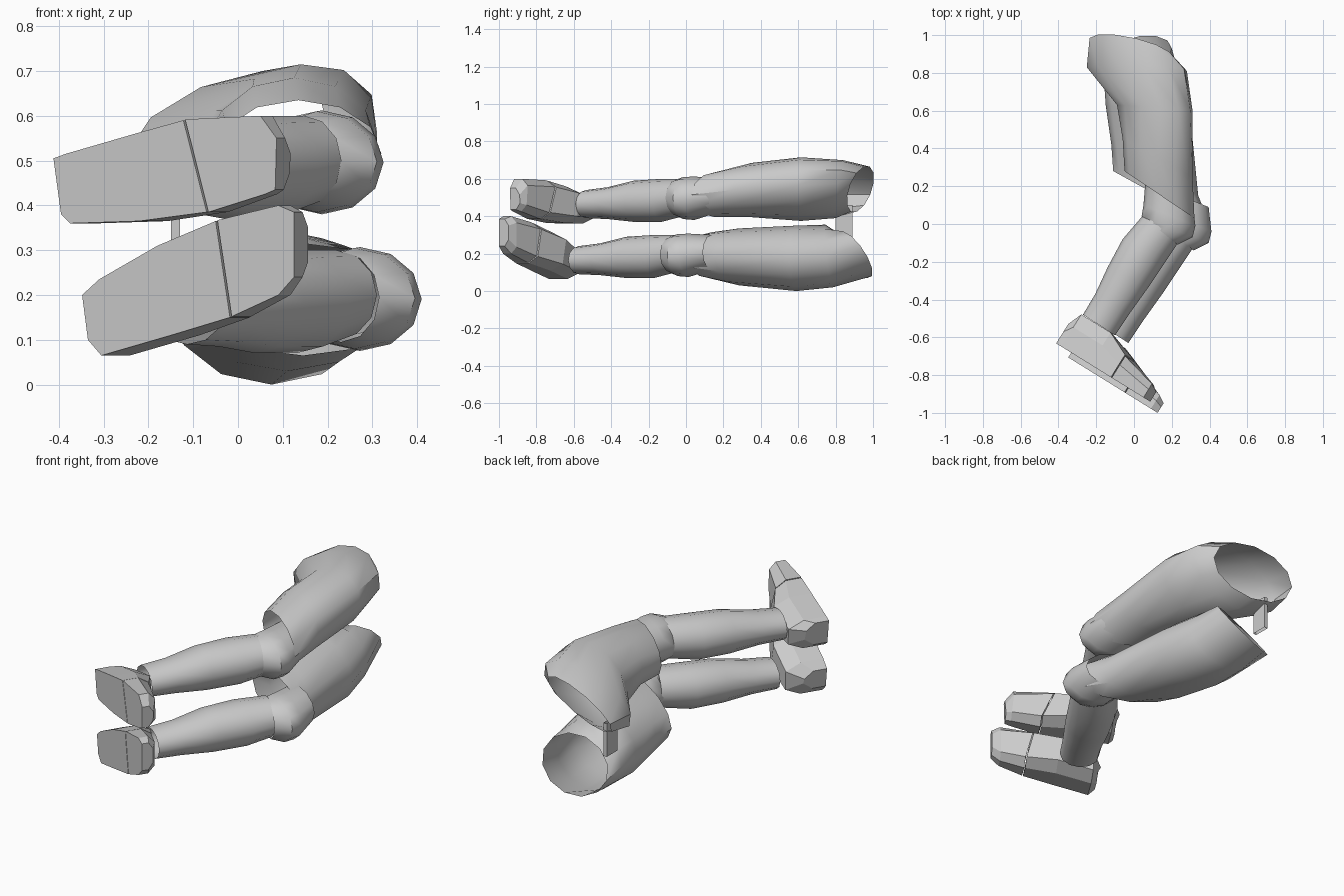
import bpy, bmesh, math
from mathutils import Vector, Matrix

if "Cube" in bpy.data.objects:
    bpy.data.objects.remove(bpy.data.objects["Cube"])


def loft(name, rings, cap=False, smooth=True):
    """Skin a list of closed point rings into one object."""
    bm = bmesh.new()
    loops = [[bm.verts.new(p) for p in r] for r in rings]
    n = len(loops[0])
    for a, b in zip(loops, loops[1:]):
        for i in range(n):
            j = (i + 1) % n
            bm.faces.new((a[i], a[j], b[j], b[i]))
    if cap:
        bm.faces.new(loops[0][::-1])
        bm.faces.new(loops[-1])
    bmesh.ops.recalc_face_normals(bm, faces=bm.faces)
    me = bpy.data.meshes.new(name)
    bm.to_mesh(me)
    bm.free()
    ob = bpy.data.objects.new(name, me)
    bpy.context.collection.objects.link(ob)
    if smooth:
        bpy.context.view_layer.objects.active = ob
        ob.select_set(True)
        bpy.ops.object.shade_smooth_by_angle(angle=math.radians(40))
        ob.select_set(False)
    return ob


def ring(l, r, z0, z1, dy=0.0, tilt=0.0, dx=0.0, n=12):
    """Oval through a left and right point (seen from above); dx, dy lean its top, tilt lifts its right."""
    l, r = Vector((*l, 0)), Vector((*r, 0))
    c = (l + r) / 2 + Vector((0, 0, (z0 + z1) / 2))
    u = (r - l) / 2 + Vector((0, 0, tilt))
    w = Vector((dx, dy, (z1 - z0) / 2))
    return [c + u * math.cos(2 * math.pi * i / n) + w * math.sin(2 * math.pi * i / n)
            for i in range(n)]


def moved(rings, offset):
    return [[p + Vector(offset) for p in r] for r in rings]


# Thighs, open at the hip, where the two openings face each other
loft("upper_thigh", [
    ring((-0.05, 0.28), (0.32, 0.03), 0.395, 0.635),
    ring((-0.06, 0.45), (0.31, 0.25), 0.395, 0.685),
    ring((-0.09, 0.63), (0.31, 0.60), 0.375, 0.715, tilt=0.02, dx=0.03),
    ring((-0.25, 0.83), (0.28, 0.81), 0.39, 0.70, 0.02, 0.03, 0.04),
    ring((-0.235, 0.985), (0.20, 0.88), 0.425, 0.665, 0.05, 0.03, 0.03)])
loft("lower_thigh", [
    ring((-0.11, 0.28), (0.40, 0.00), 0.065, 0.315),
    ring((-0.12, 0.42), (0.34, 0.15), 0.03, 0.335),
    ring((-0.15, 0.63), (0.30, 0.55), 0.00, 0.35),
    ring((-0.16, 0.78), (0.25, 0.75), 0.02, 0.355, -0.02),
    ring((-0.14, 0.88), (0.20, 0.93), 0.08, 0.31, -0.09, 0.05)])

# Narrow web joining the thighs at the hip
loft("hip_web", [
    [Vector((x, y, z)) for x, y in ((-0.15, 0.80), (-0.13, 0.80), (-0.13, 0.89), (-0.15, 0.89))]
    for z in (0.28, 0.46)])

# Knees and calves; the lower leg repeats the upper one
knee = [ring((0.06, 0.22), (0.31, 0.12), 0.42, 0.605),
        ring((0.05, 0.10), (0.325, -0.01), 0.38, 0.612),
        ring((0.04, 0.04), (0.31, -0.07), 0.385, 0.61),
        ring((0.06, 0.03), (0.23, -0.11), 0.40, 0.60)]
calf = [ring((0.06, 0.06), (0.24, -0.09), 0.40, 0.60),
        ring((-0.06, -0.08), (0.18, -0.18), 0.37, 0.60),
        ring((-0.14, -0.23), (0.08, -0.33), 0.37, 0.59),
        ring((-0.205, -0.37), (-0.02, -0.47), 0.385, 0.555),
        ring((-0.27, -0.48), (-0.10, -0.59), 0.39, 0.54)]
loft("upper_knee", knee)
loft("lower_knee", moved(knee, (0.085, -0.03, -0.305)))
loft("upper_calf", calf)
loft("lower_calf", moved(calf, (0.07, -0.04, -0.30)))

# Feet: stations across a slanted flat sole, then a separate toe block
UP = Vector((0.53, 0.85, 0))


def station(bottom, top, h, back=0.0, inset=0.035):
    """bottom, top: sole edge points in the front view; h: foot height there."""
    pts = []
    for t, k, d in ((0, 0, 0), (1, 0, 0), (1, 0.6, 0), (1, 1, -inset), (0, 1, inset), (0, 0.6, 0)):
        x = bottom[0] + (top[0] - bottom[0]) * t
        z = bottom[1] + (top[1] - bottom[1]) * t + d
        pts.append(Vector((x, -0.63 - 0.62 * (x + 0.415) - back, z)) + UP * h * k)
    return pts


BACK = 0.035  # the lower foot's sole lies a little further forward
feet = {
    "upper_foot": [station((-0.395, 0.38), (-0.412, 0.505), 0.12),
                   station((-0.375, 0.36), (-0.385, 0.515), 0.20),
                   station((-0.22, 0.365), (-0.23, 0.56), 0.20),
                   station((-0.07, 0.385), (-0.122, 0.59), 0.14)],
    "upper_toe": [station((-0.066, 0.385), (-0.118, 0.592), 0.135),
                  station((0.06, 0.425), (0.05, 0.60), 0.085),
                  station((0.083, 0.435), (0.086, 0.55), 0.06)],
    "lower_foot": [station((-0.335, 0.10), (-0.348, 0.20), 0.12, BACK),
                   station((-0.305, 0.065), (-0.31, 0.235), 0.20, BACK),
                   station((-0.15, 0.11), (-0.18, 0.31), 0.20, BACK),
                   station((-0.018, 0.15), (-0.05, 0.365), 0.14, BACK)],
    "lower_toe": [station((-0.014, 0.152), (-0.046, 0.367), 0.135, BACK),
                  station((0.09, 0.20), (0.09, 0.40), 0.085, BACK),
                  station((0.125, 0.24), (0.125, 0.385), 0.06, BACK)]}
for name, rings in feet.items():
    loft(name, rings, cap=True, smooth=False)
